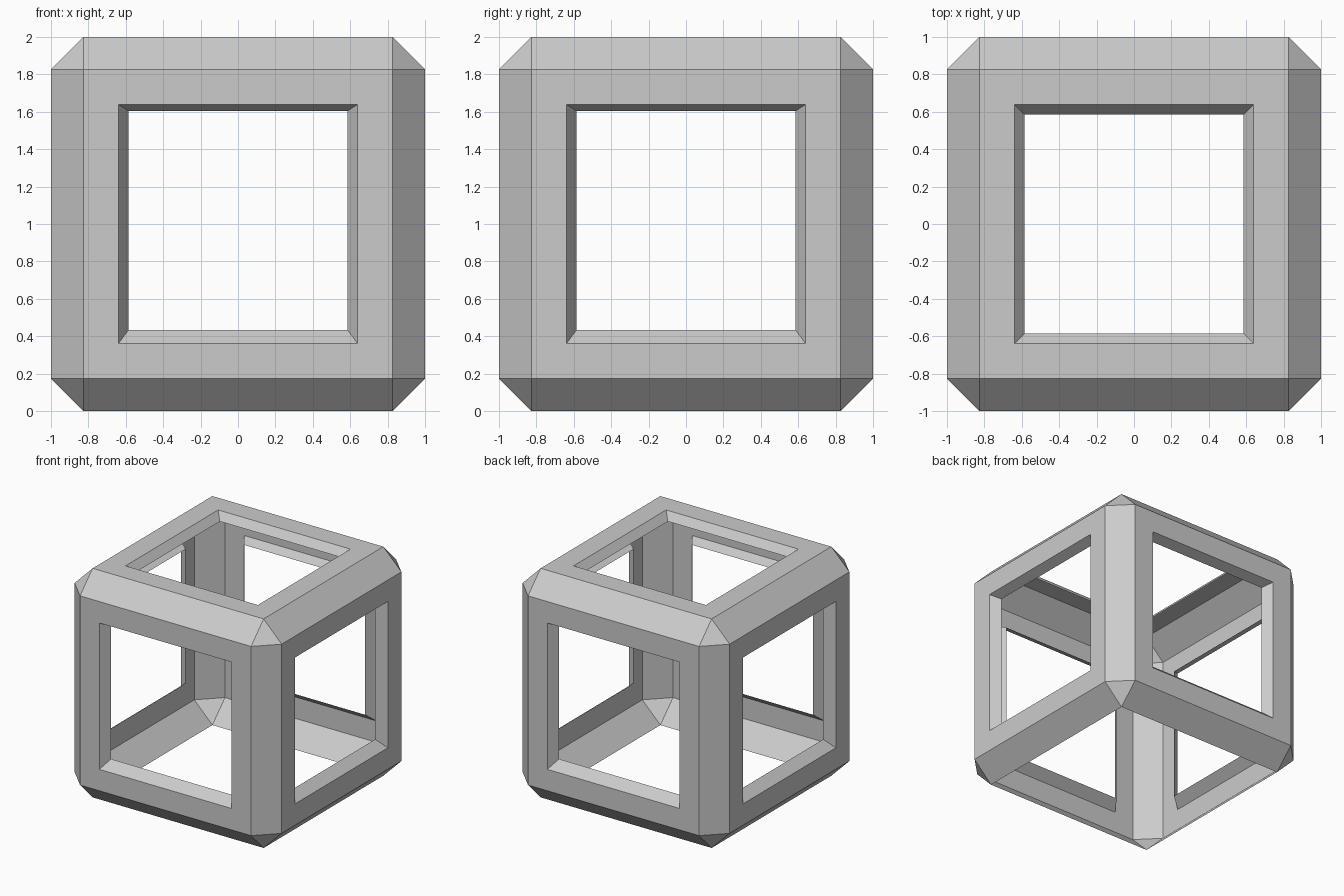
import bpy, bmesh
from mathutils import Vector

if "Cube" in bpy.data.objects:
    bpy.data.objects.remove(bpy.data.objects["Cube"])

CHAMFER = 0.174       # width cut off each cube edge
BAND = 0.187          # flat band around each opening
LIP_SCALE = 0.916     # inner edge of the lips relative to the openings
LIP_LIFT = 0.019      # lips sit slightly high

bm = bmesh.new()

# thin shell: chamfered cube
bmesh.ops.create_cube(bm, size=2.0)
bmesh.ops.bevel(bm, geom=bm.edges[:], offset=CHAMFER, offset_type='OFFSET',
                segments=1, profile=0.5, affect='EDGES')
bm.normal_update()
bottom = [f for f in bm.faces if f.normal.z < -0.99]
sides = [f for f in bm.faces
         if max(f.normal.z, abs(f.normal.x), abs(f.normal.y)) > 0.99]

# square openings in the top and the four sides
bmesh.ops.inset_individual(bm, faces=sides, thickness=BAND, use_even_offset=True)
rims = {e for f in sides for e in f.edges}

# lips folding inward from each opening
inner = {v: bm.verts.new(v.co * LIP_SCALE + Vector((0, 0, LIP_LIFT)))
         for v in {v for e in rims for v in e.verts}}
for f in sides:
    for loop in f.loops:
        a, b = loop.vert, loop.link_loop_next.vert
        bm.faces.new((a, b, inner[b], inner[a]))

# open the sides and leave the underside fully open
bmesh.ops.delete(bm, geom=sides + bottom, context='FACES')
bmesh.ops.translate(bm, verts=bm.verts[:], vec=(0, 0, 1))

mesh = bpy.data.meshes.new("cube_frame")
bm.to_mesh(mesh)
bm.free()
bpy.context.collection.objects.link(bpy.data.objects.new("cube_frame", mesh))
